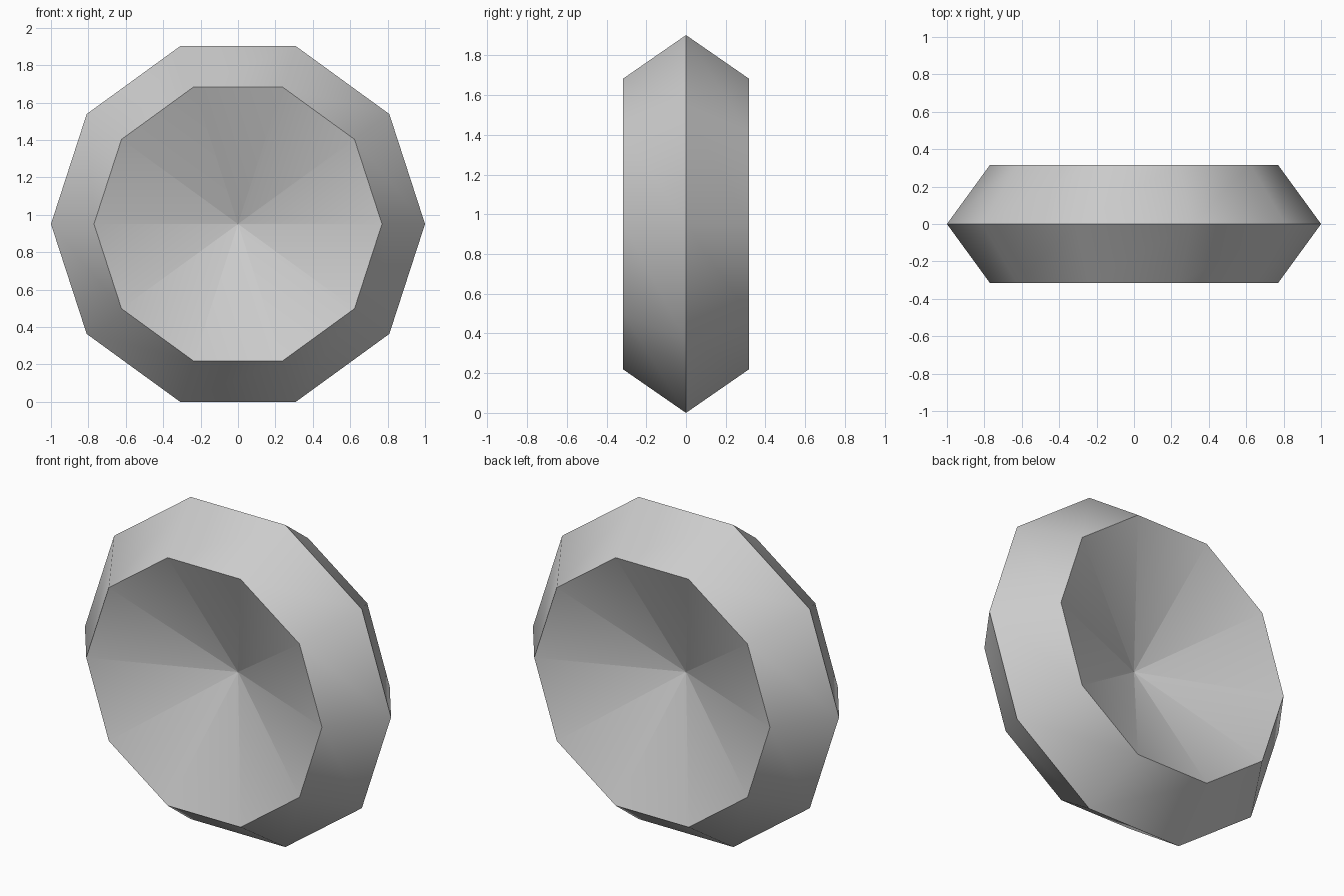
import bpy, bmesh, math

if "Cube" in bpy.data.objects:
    bpy.data.objects.remove(bpy.data.objects["Cube"])

SIDES = 10
CENTRE_Z = math.sin(math.radians(72))  # flat side rests on the ground
# Closed ring profile as (radius, y): ridge, front rim, centre, back rim
PROFILE = [(1.0, 0.0), (0.77, -0.316), (0.0005, 0.0), (0.77, 0.316)]

# Ten-sided wheel with both faces dished in to the centre
bm = bmesh.new()
rings = []
for i in range(SIDES):
    a = 2 * math.pi * i / SIDES
    rings.append([bm.verts.new((r * math.cos(a), y, CENTRE_Z + r * math.sin(a)))
                  for r, y in PROFILE])
n = len(PROFILE)
for i in range(SIDES):
    p, q = rings[i], rings[(i + 1) % SIDES]
    for j in range(n):
        k = (j + 1) % n
        bm.faces.new((p[j], p[k], q[k], q[j]))
bmesh.ops.recalc_face_normals(bm, faces=bm.faces)

mesh = bpy.data.meshes.new("dished_wheel")
bm.to_mesh(mesh)
bm.free()
wheel = bpy.data.objects.new("dished_wheel", mesh)
bpy.context.collection.objects.link(wheel)

# Plain grey finish
grey = bpy.data.materials.new("light_grey")
grey.diffuse_color = (0.6, 0.6, 0.6, 1)
grey.use_nodes = True
grey.node_tree.nodes["Principled BSDF"].inputs["Base Color"].default_value = grey.diffuse_color
mesh.materials.append(grey)

# Soft around the wheel, sharp along the ridge and rims
bpy.context.view_layer.objects.active = wheel
wheel.select_set(True)
bpy.ops.object.shade_smooth_by_angle(angle=math.radians(40))
